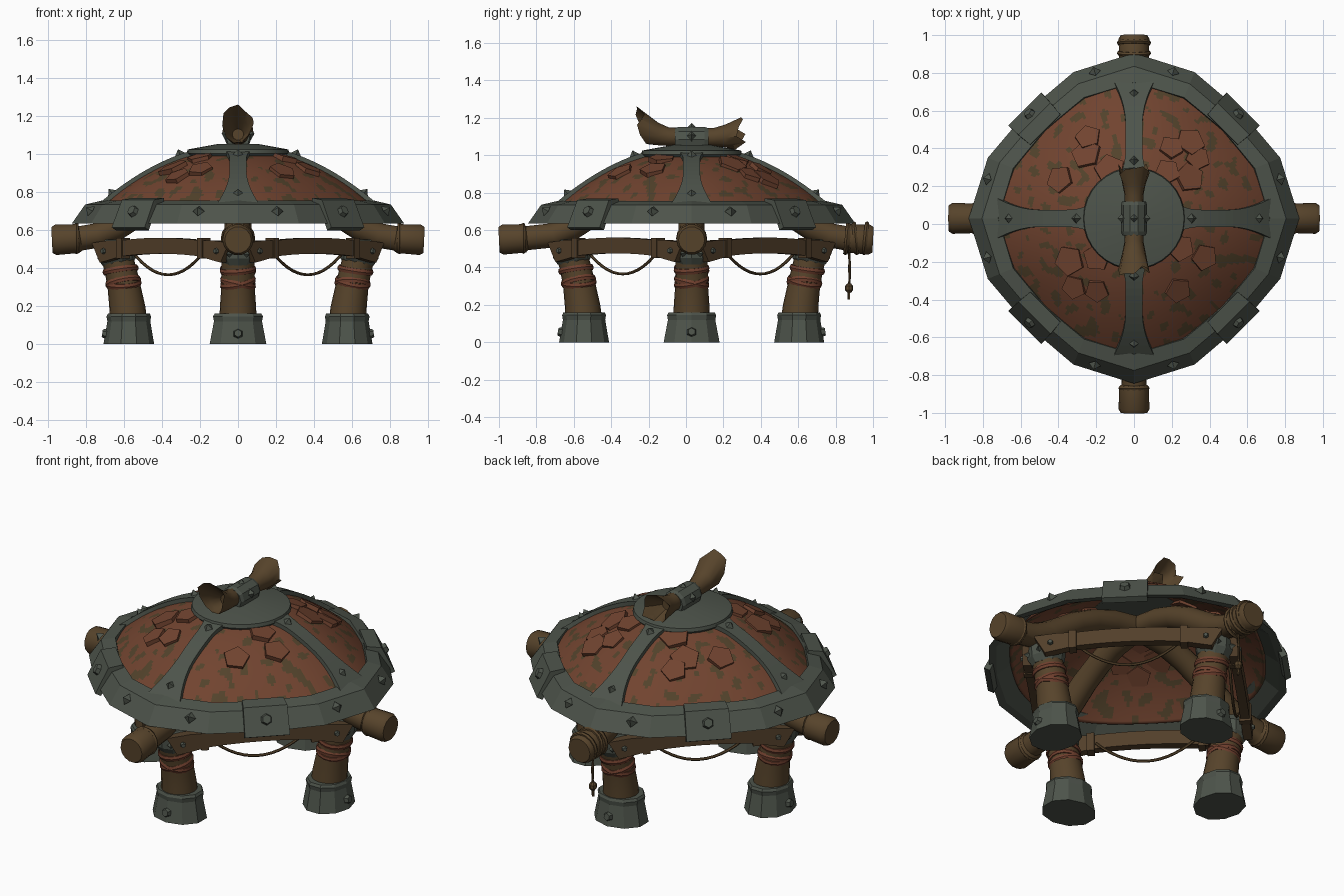
import bpy, bmesh, math, random
from math import sin, cos, pi, radians
from mathutils import Matrix, Vector, noise

random.seed(4)
cube = bpy.data.objects.get("Cube")
if cube:
    bpy.data.objects.remove(cube, do_unlink=True)


def material(name, rgb):
    m = bpy.data.materials.new(name)
    m.use_nodes = True
    m.diffuse_color = (*rgb, 1)
    bsdf = next(n for n in m.node_tree.nodes if n.type == 'BSDF_PRINCIPLED')
    bsdf.inputs["Base Color"].default_value = (*rgb, 1)
    return m


METAL = material("grey green metal", (.075, .088, .07))
RUST = material("rust hide", (.165, .057, .029))
MOSS = material("olive patches", (.085, .055, .024))
WOOD = material("brown wood", (.095, .057, .024))
PLANK = material("dark plank wood", (.085, .05, .023))
CLOTH = material("red brown binding", (.16, .05, .027))

CENTRE = Matrix.Translation((0, .03, 0))
made = []


def turn(a):
    return CENTRE @ Matrix.Rotation(a, 4, 'Z')


def finish(name, bm, mat, M=Matrix(), smooth=True, thick=0):
    bmesh.ops.transform(bm, matrix=M, verts=bm.verts)
    if not thick:
        bmesh.ops.recalc_face_normals(bm, faces=bm.faces)
    me = bpy.data.meshes.new(name)
    bm.to_mesh(me)
    bm.free()
    ob = bpy.data.objects.new(name, me)
    bpy.context.collection.objects.link(ob)
    me.materials.append(mat)
    if thick:
        mod = ob.modifiers.new("thickness", 'SOLIDIFY')
        mod.thickness, mod.offset = thick, -1
    if smooth:
        made.append(ob)
    return ob


def skin(bm, rings, caps=True, closed=False):
    n = len(rings[0])
    pairs = list(zip(rings, rings[1:])) + ([(rings[-1], rings[0])] if closed else [])
    for a, b in pairs:
        for i in range(n):
            bm.faces.new((a[i], a[(i + 1) % n], b[(i + 1) % n], b[i]))
    if caps and not closed:
        bm.faces.new(rings[0])
        bm.faces.new(rings[-1])


def lathe(name, rings, mat, sides=20, M=Matrix(), bend=None, closed=False, smooth=True):
    # rings hold height, radius and raggedness
    bm = bmesh.new()
    loops = []
    for h, r, jag in rings:
        loop = []
        for i in range(sides):
            a = 2 * pi * i / sides
            v = Vector((r * cos(a), r * sin(a), h + jag * random.uniform(-1, 1)))
            loop.append(bm.verts.new(bend(v) if bend else v))
        loops.append(loop)
    skin(bm, loops, closed=closed)
    return finish(name, bm, mat, M, smooth)


def tube(name, pts, radii, mat, sides=12, M=Matrix()):
    bm = bmesh.new()
    pts = [Vector(p) for p in pts]
    loops = []
    for i, p in enumerate(pts):
        d = pts[min(i + 1, len(pts) - 1)] - pts[max(i - 1, 0)]
        q = d.to_track_quat('Z', 'Y')
        r = radii[i] if isinstance(radii, list) else radii
        loops.append([bm.verts.new(p + q @ Vector((r * cos(t), r * sin(t), 0)))
                      for t in [2 * pi * k / sides for k in range(sides)]])
    skin(bm, loops)
    return finish(name, bm, mat, M)


def strip(name, rows, mat, M, thick):
    # rows hold half width, radius and height
    bm = bmesh.new()
    vs = [(bm.verts.new((r, -w, z)), bm.verts.new((r, w, z))) for w, r, z in rows]
    for a, b in zip(vs, vs[1:]):
        bm.faces.new((a[0], b[0], b[1], a[1]))
    return finish(name, bm, mat, M, False, thick)


def stud(name, pos, normal, M, sides=4, r=.032, h=.035, tip=0):
    bm = bmesh.new()
    bmesh.ops.create_cone(bm, cap_ends=True, segments=sides, radius1=r, radius2=tip, depth=h)
    q = Vector(normal).to_track_quat('Z', 'Y').to_matrix().to_4x4()
    finish(name, bm, METAL, M @ Matrix.Translation(pos) @ q, False)


def ring(name, pos, major, minor, mat, M, tilt=(0, 0, 0), stretch=1):
    rings = [(minor * stretch * sin(t), major + minor * cos(t), 0)
             for t in [2 * pi * k / 6 for k in range(6)]]
    R = Matrix.Translation(pos)
    for a, axis in zip(tilt, 'XYZ'):
        R = R @ Matrix.Rotation(a, 4, axis)
    return lathe(name, rings, mat, 16, M @ R, closed=True)


def dome_z(r):
    return 1.03 - .585 * r * r


def squash(v):
    # draws the roof in on its diagonals, more so toward the rim
    r = math.hypot(v.x, v.y)
    k = 1 - .085 * sin(2 * math.atan2(v.y, v.x)) ** 2 * min(1, r / .8)
    return Vector((v.x * k, v.y * k, v.z))


# Hide dome with olive blotches
bm = bmesh.new()
loops = []
for j in range(41):
    r = .75 - .55 * j / 40
    loops.append([bm.verts.new(squash(Vector((r * cos(t), r * sin(t), dome_z(r)))))
                  for t in [2 * pi * k / 240 for k in range(240)]])
skin(bm, loops, caps=False)
for f in bm.faces:
    p = f.calc_center_median()
    f.material_index = int(noise.noise(Vector((p.x * 16, p.y * 16, 3))) > .2)
dome = finish("hide_dome", bm, RUST, CENTRE, True, .02)
dome.data.materials.append(MOSS)

# Lifted hide flakes
flakes = [(.18, .28), (.2, .41), (.31, .45), (.35, .36), (.3, .25), (-.25, .47), (-.26, .38),
          (-.4, .24), (-.13, .29), (-.35, -.2), (-.2, -.18), (-.33, -.35), (-.2, -.36),
          (.25, -.13), (.38, -.18), (.24, -.36)]
for x, y in flakes:
    s = random.uniform(.065, .085)
    bm = bmesh.new()
    bmesh.ops.create_cone(bm, cap_ends=True, segments=5, radius1=s, radius2=s, depth=.046)
    n = Vector((x * 1.2, y * 1.2, 1))
    n += Vector((random.uniform(-.1, .1), random.uniform(-.1, .1), 0))
    q = n.to_track_quat('Z', 'Y').to_matrix().to_4x4()
    pos = squash(Vector((x, y - .03, dome_z(math.hypot(x, y - .03)) - .008)))
    finish("hide_flake", bm, RUST, CENTRE @ Matrix.Translation(pos) @ q
           @ Matrix.Rotation(random.uniform(0, 2), 4, 'Z'), False)

# Metal rim and crown plate
lathe("rim", [(.635, .875, 0), (.735, .805, 0), (.755, .72, 0), (.72, .71, 0), (.64, .83, 0)],
      METAL, 16, CENTRE, squash, closed=True, smooth=False)
lathe("crown_plate", [(.975, .24, 0), (1.005, .27, 0), (1.025, .265, 0), (1.055, .1, 0)],
      METAL, 32, CENTRE)

# Straps, clamps and studs around the dome
for k in range(4):
    M = turn(k * pi / 2)
    rows = []
    for i in range(15):
        r = .22 + .53 * i / 14
        w = .045 + .075 * max(0, (r - .5) / .25) ** 2 + .03 * max(0, (.36 - r) / .14) ** 2
        rows.append((w, r, dome_z(r) + .024))
    strip("dome_strap", rows, METAL, M, .034)
    for r in (.31, .67):
        stud("strap_stud", (r, 0, dome_z(r) + .036), (1.17 * r, 0, 1), M)
    D = turn(k * pi / 2 + pi / 4)
    strip("rim_clamp", [(.113, .665, .77), (.12, .745, .76), (.123, .818, .615)], METAL, D, .035)
    stud("clamp_stud", (.783, 0, .7), (.85, 0, .45), D, 6, .035, .03, .025)
    for a in (-15, 15):
        stud("rim_stud", (.815, 0, .71), (.8, 0, .6), M @ Matrix.Rotation(radians(a), 4, 'Z'))

# Broken log on the crown with its metal collar
for name, a, lift, jag in (("front", -pi / 2, 1.8, .04), ("back", pi / 2, .7, .04)):
    def bend(v):
        return Vector((v.z, v.y, 1.095 + v.x + lift * max(0, v.z - .08) ** 2))
    lathe("log_end_" + name, [(0, .052, 0), (.12, .05, 0), (.18, .062, 0), (.26, .084, jag),
                              (.21, .06, .01), (.15, .03, 0)], WOOD, 11, turn(a), bend)
lathe("log_collar", [(-.09, .062, 0), (-.07, .07, 0), (.07, .07, 0), (.09, .062, 0)], METAL, 10,
      turn(0) @ Matrix.Translation((0, 0, 1.085)) @ Matrix.Rotation(pi / 2, 4, 'X'), smooth=False)
for v in ((1, 0, .3), (-1, 0, .3), (0, 0, 1)):
    stud("collar_stud", Vector((0, 0, 1.085)) + Vector(v) * .073, v, CENTRE, 4, .03, .03)

# Legs, joints and curved roof beams
for k, (side, end) in enumerate((("left", .98), ("back", .97), ("right", .98), ("front", 1.03))):
    M = turn(k * pi / 2)

    def lean(v):
        return Vector((v.x + .575 + .3 * max(0, v.z - .12) ** 2 + .08 * max(0, v.z - .12), v.y, v.z))

    def foot_shape(v):
        return Vector((v.x * .85 + .575, v.y, v.z))
    lathe(side + "_foot", [(0, .157, 0), (.12, .133, 0), (.145, .138, 0), (.16, .13, 0), (.16, .09, 0)],
          METAL, 10, M, foot_shape, smooth=False)
    stud("foot_stud", (.7, 0, .055), (1, 0, .15), M, 6, .03, .03, .02)
    lathe(side + "_leg", [(.1, .1, 0), (.2, .095, 0), (.3, .088, 0), (.38, .086, 0), (.46, .086, 0)],
          WOOD, 20, M, lean)
    for z, t in ((.39, .08), (.325, .22), (.32, -.22)):
        x = lean(Vector((0, 0, z))).x
        ring("leg_binding", (x, 0, z), .086, .01, CLOTH, M, (t, .12 + t / 3, 0), 1.7)
    lathe(side + "_joint", [(.415, .075, 0), (.45, .1, 0), (.51, .105, 0), (.55, .08, 0)],
          METAL, 10, M @ Matrix.Translation((.64, 0, 0)), smooth=False)
    for a in (-.5, .5):
        stud("joint_stud", (.64 + .1 * cos(a), .1 * sin(a), .475), (cos(a), sin(a), 0), M, 4, .035, .05)
    path = [(end, .548), (end - .02, .549), (end - .14, .556), (end - .15, .557), (.74, .572),
            (.64, .615), (.54, .68), (.44, .75), (.32, .815), (.18, .865), (0, .89)]
    tube(side + "_beam", [(x, 0, z) for x, z in path],
         [.07, .082, .078, .066, .067, .07, .07, .068, .066, .065, .065], WOOD, 14, M)
    ring("beam_end_band", (end - .13, 0, .556), .071, .012, WOOD, M, (0, pi / 2, 0))

    # Arched tie plank and slack rope between neighbouring legs
    D = turn(k * pi / 2 + pi / 4)
    bm = bmesh.new()
    loops = []
    for i in range(11):
        y = -.48 + .096 * i
        z = .518 - .16 * y * y
        h = .052 if abs(y) > .35 else .042
        loops.append([bm.verts.new((.555 + dx, y + (.03 if dz * y > 0 else -.03) * (i in (0, 10)), z + dz))
                      for dx, dz in ((-.025, -h), (.025, -h), (.025, h), (-.025, h))])
    skin(bm, loops)
    finish("tie_plank", bm, PLANK, D, False)
    for s in (-1, 1):
        stud("plank_stud", (.585, s * .42, .49), (1, 0, 0), D, 6, .018, .02, .012)
        bm = bmesh.new()
        bmesh.ops.create_cube(bm, size=1)
        finish("plank_strap", bm, PLANK, D @ Matrix.Translation((.555, s * .3, .504))
               @ Matrix.Diagonal((.064, .04, .108, 1)), False)
    tube("slack_rope", [(.52, y, .365 + .125 * (y / .27) ** 2)
                        for y in [-.27 + .54 * i / 14 for i in range(15)]], .008, WOOD, 6, D)

# Rope wound on the back beam, with a hanging bead
B = turn(pi / 2)
for i, x in enumerate((.83, .875, .93)):
    ring("beam_rope", (x, 0, .556), .078, .013, WOOD, B, (0, pi / 2 + .1 * (-1) ** i, 0))
tube("hanging_rope", [(.84, 0, .5), (.845, 0, .4), (.84, 0, .23)], .008, WOOD, 6, B)
lathe("rope_bead", [(.265, .01, 0), (.28, .022, 0), (.3, .022, 0), (.315, .01, 0)], WOOD, 8,
      B @ Matrix.Translation((.842, 0, 0)))

# Smooth the round parts and keep their edges sharp
bpy.ops.object.select_all(action='DESELECT')
for ob in made:
    ob.select_set(True)
bpy.context.view_layer.objects.active = made[0]
bpy.ops.object.shade_smooth_by_angle(angle=radians(35))
